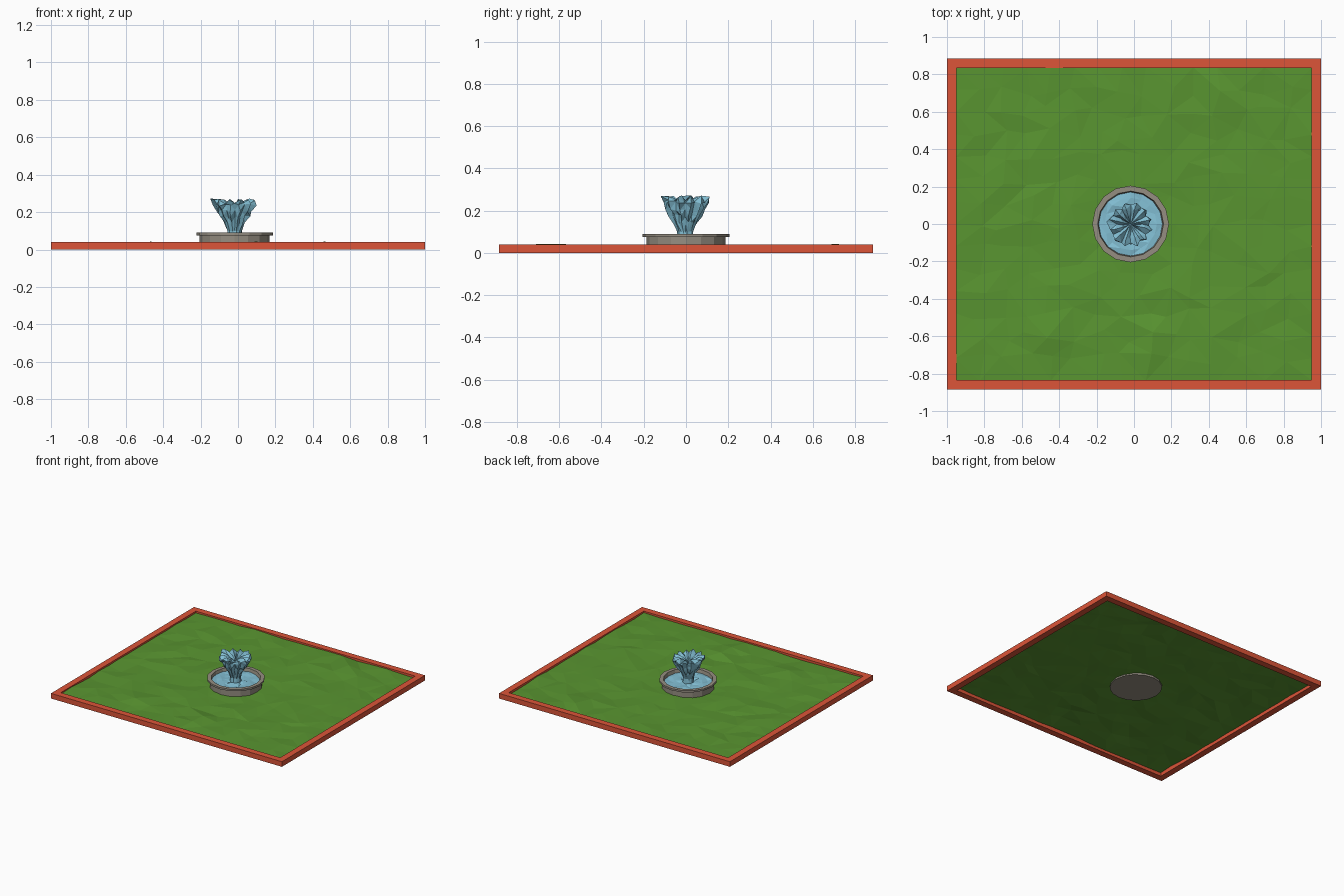
import bpy, bmesh, math, random
from mathutils import noise, Vector

if "Cube" in bpy.data.objects:
    bpy.data.objects.remove(bpy.data.objects["Cube"])

random.seed(4)
CX, CY = -0.018, 0.0


def material(name, rgb):
    m = bpy.data.materials.new(name)
    m.diffuse_color = (*rgb, 1)
    m.use_nodes = True
    m.node_tree.nodes["Principled BSDF"].inputs["Base Color"].default_value = m.diffuse_color
    return m


RED = material("red_border", (0.72, 0.09, 0.04))
GREEN = material("grass_green", (0.10, 0.30, 0.03))
STONE = material("stone", (0.30, 0.27, 0.22))
WATER = material("water_blue", (0.23, 0.53, 0.67))


def finish(bm, name, mat):
    bmesh.ops.recalc_face_normals(bm, faces=bm.faces[:])
    me = bpy.data.meshes.new(name)
    bm.to_mesh(me)
    bm.free()
    me.materials.append(mat)
    ob = bpy.data.objects.new(name, me)
    bpy.context.collection.objects.link(ob)
    return ob


def skin(bm, rings, closed=False):
    """Join successive vertex rings with quads."""
    n = len(rings[0])
    pairs = list(zip(rings, rings[1:])) + ([(rings[-1], rings[0])] if closed else [])
    for a, b in pairs:
        for i in range(n):
            j = (i + 1) % n
            bm.faces.new((a[i], a[j], b[j], b[i]))


# Border: rectangular loop with a square section
bm = bmesh.new()
rings = []
for inset, z in ((0, 0), (0, 0.04), (0.05, 0.04), (0.05, 0)):
    x, y = 1 - inset, 0.885 - inset
    rings.append([bm.verts.new(p) for p in ((-x, -y, z), (x, -y, z), (x, y, z), (-x, y, z))])
skin(bm, rings, closed=True)
finish(bm, "border_frame", RED)

# Lawn: jittered uneven grid with a few higher bumps
bm = bmesh.new()
bmesh.ops.create_grid(bm, x_segments=15, y_segments=14, size=1)
bumps = ((0.48, 0.64), (0.12, -0.64), (-0.27, -0.32), (-0.5, -0.56))
for v in bm.verts:
    edge = v.is_boundary
    x, y = v.co.x * 0.952, v.co.y * 0.837
    if not edge:
        x += random.uniform(-0.04, 0.04)
        y += random.uniform(-0.035, 0.035)
    z = 0.027 + 0.006 * noise.noise(Vector((x * 4, y * 4, 0.3))) + random.uniform(-0.005, 0.005)
    for bx, by in bumps:
        if math.hypot(x - bx, y - by) < 0.075:
            z = 0.042
    v.co = (x, y, z)
bmesh.ops.triangulate(bm, faces=bm.faces[:])
finish(bm, "lawn", GREEN)

# Basin: lathed 16-sided stone bowl with an overhanging rim
bm = bmesh.new()
profile = ((0.187, 0.015), (0.187, 0.074), (0.205, 0.076), (0.205, 0.09),
           (0.176, 0.09), (0.165, 0.04))
rings = [[bm.verts.new((CX + r * math.cos(math.tau * i / 16),
                        CY + r * math.sin(math.tau * i / 16), z)) for i in range(16)]
         for r, z in profile]
skin(bm, rings)
bm.faces.new(rings[0])
bm.faces.new(rings[-1])
finish(bm, "fountain_basin", STONE)

# Pool: rippled water disc
bm = bmesh.new()
rings = []
for r in (0.172, 0.14, 0.10, 0.06, 0.03):
    rings.append([bm.verts.new((CX + r * math.cos(math.tau * i / 16),
                                CY + r * math.sin(math.tau * i / 16),
                                0.066 + random.uniform(-0.005, 0.005))) for i in range(16)])
skin(bm, rings)
bm.faces.new(rings[-1])
bmesh.ops.triangulate(bm, faces=bm.faces[:])
finish(bm, "pool_water", WATER)

# Jet: crumpled flaring column that folds back into a pleated top
bm = bmesh.new()
N = 24
jet = ((0.040, 0.062, 0.03), (0.038, 0.10, 0.06), (0.052, 0.14, 0.10), (0.072, 0.175, 0.16),
       (0.090, 0.205, 0.17), (0.103, 0.24, 0.15), (0.108, 0.262, 0.13),
       (0.075, 0.262, 0.12), (0.040, 0.245, 0.08))
rings = []
for k, (r, z, amp) in enumerate(jet):
    ring = []
    for i in range(N):
        a = math.tau * i / N + random.uniform(-0.06, 0.06)
        fold = (1 if i % 2 else -1) * amp * 0.55
        rr = r * (1 + fold + random.uniform(-amp, amp) * 0.7)
        dz = random.uniform(-0.008, 0.008) if k > 1 else 0
        if k >= 6:
            dz += -0.018 if i % 2 == 0 else 0.003
        ring.append(bm.verts.new((CX + rr * math.cos(a), CY - 0.004 + rr * math.sin(a), z + dz)))
    rings.append(ring)
# one splash tip leaning to the left
rings[6][12].co = (-0.148, 0.012, 0.272)
skin(bm, rings)
bm.faces.new(rings[0])
tip = bm.verts.new((CX, CY, 0.225))
for i in range(N):
    bm.faces.new((rings[-1][i], rings[-1][(i + 1) % N], tip))
bmesh.ops.triangulate(bm, faces=bm.faces[:])
finish(bm, "water_jet", WATER)
